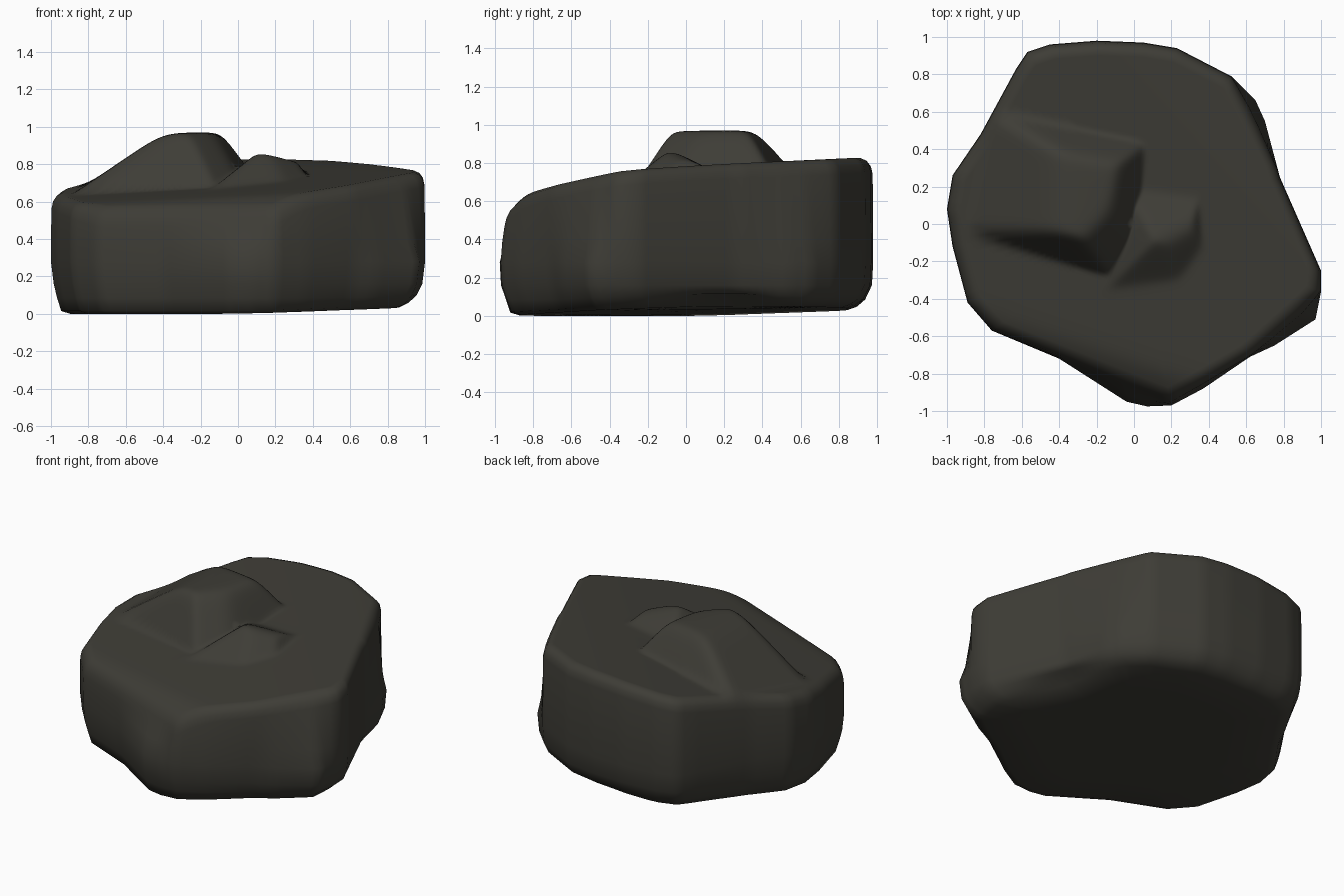
import bpy, bmesh, math
from mathutils import Vector

if "Cube" in bpy.data.objects:
    bpy.data.objects.remove(bpy.data.objects["Cube"])

# plan outline of the boulder, counter-clockwise from the right corner
OUTLINE = [(1, -.25), (1, -.36), (.97, -.51), (.75, -.65), (.62, -.71), (.37, -.88), (.2, -.97),
           (.07, -.975), (-.04, -.95), (-.4, -.72), (-.76, -.57), (-.89, -.42), (-.97, -.12),
           (-1, .08), (-.97, .26), (-.82, .48), (-.63, .83), (-.57, .92), (-.45, .96), (-.2, .98),
           (.05, .97), (.23, .94), (.52, .79), (.65, .66), (.70, .55), (.78, .25)]

# flat cuts (direction x, y, distance) that trim the upper wall
UPPER_CUTS = [(-.37, -.93, .81), (.5, -.87, .925), (.67, -.74, .94), (.9, .44, .82)]


def outline_points():
    pts = []
    for i, a in enumerate(OUTLINE):
        b = OUTLINE[(i + 1) % len(OUTLINE)]
        n = max(2, round((Vector(b) - Vector(a)).length * 22))
        pts += [Vector(a).lerp(Vector(b), k / n) for k in range(n)]
    return pts


def near(p, deg, width):
    """Soft 0..1 weight around a compass direction."""
    d = math.degrees(math.atan2(p.y, p.x)) - deg
    d = (d + 180) % 360 - 180
    return math.exp(-(d / width) ** 2)


def trim(p, amount):
    """Shrink a plan point towards the centre until it is inside the cuts."""
    s = 1
    for nx, ny, dist in UPPER_CUTS:
        d = p.x * nx + p.y * ny
        if d > dist:
            s = min(s, dist / d)
    return p * (1 - amount * (1 - s))


def smooth_min(vals, k):
    m = min(vals)
    return m - math.log(sum(math.exp(-k * (v - m)) for v in vals)) / k


def top_height(x, y):
    # tilted slab, falling away along the front left edge
    front = -.37 * x - .93 * y
    base = smooth_min([.72 + .088 * x + .126 * y, .82 + .02 * y - .03 * x,
                       .555 + .7 * (.80 - front)], 60)
    # large worn lump
    lump = smooth_min([.97, .975 - 1.55 * (x + .12) + .25 * (y - .1),
                       .97 + .68 * (x + .4),
                       .67 + 2 * (y + .26 + .33 * (x + .2)),
                       .96 - 1.25 * (.707 * (x - y) + .12),
                       .975 - 1.5 * (y - .36) - .25 * (x + .3)], 34)
    # small wedge beside it
    knob = smooth_min([.86 - .25 * (x - .14), .86 - .8 * (.1 - x), .86 + .8 * (y + .1),
                       .86 + .6 * (y + .12) - .6 * (x - .16),
                       .86 - .5 * (y + .06), .86 - 1.6 * (x - .29)], 80)
    return -smooth_min([-base, -lump, -knob], 120)


def bottom_height(p):
    return max(0, .02 + .02 * p.y + .022 * p.x) + .05 * near(p, 15, 22) * max(0, p.length - .6)


def build_boulder():
    bm = bmesh.new()
    pts = outline_points()
    rings = []

    def ring(fn):
        rings.append([bm.verts.new(fn(p)) for p in pts])

    # underside and lower bevel, cut in further at the right and back
    def inset(p):
        return .945 - .035 * max(near(p, 85, 40), near(p, -15, 40), near(p, 124, 20))

    for s in (.3, .65, .95):
        ring(lambda p: (p.x * s * inset(p), p.y * s * inset(p), bottom_height(p * s)))
    ring(lambda p: (p * inset(p)).to_3d()
         + Vector((0, 0, bottom_height(p) + .015 + .05 * near(p, 15, 25))))
    ring(lambda p: (p * (.955 + .35 * (inset(p) - .91))).to_3d()
         + Vector((0, 0, .085 + .03 * near(p, 15, 40))))
    ring(lambda p: (p.x * .985, p.y * .993, .16))

    # walls, trimmed more and more towards the top
    ring(lambda p: (p.x, p.y, .28))
    ring(lambda p: trim(p, .4).to_3d() + Vector((0, 0, .39)))

    # upper rounded edge
    def shoulder(s, drop):
        def fn(p):
            q = trim(p, min(1, 1 - 2.5 * drop)) * s
            return (q.x, q.y, top_height(q.x, q.y) - drop)
        ring(fn)
    shoulder(.997, .08)
    shoulder(.988, .04)
    shoulder(.97, .015)
    # top surface
    n = 46
    for i in range(n):
        shoulder(.94 * (1 - i / n), 0)

    for a, b in zip(rings, rings[1:]):
        for i in range(len(pts)):
            j = (i + 1) % len(pts)
            bm.faces.new((a[i], a[j], b[j], b[i]))
    bm.faces.new(rings[-1])
    bm.faces.new(rings[0])
    bmesh.ops.recalc_face_normals(bm, faces=bm.faces)

    # stand on the ground
    low = min(v.co.z for v in bm.verts)
    for v in bm.verts:
        v.co.z -= low
    for f in bm.faces:
        f.smooth = True
    mesh = bpy.data.meshes.new("boulder")
    bm.to_mesh(mesh)
    bm.free()
    obj = bpy.data.objects.new("boulder", mesh)
    bpy.context.collection.objects.link(obj)
    return obj


stone = bpy.data.materials.new("dark stone")
stone.diffuse_color = (.048, .046, .037, 1)
stone.use_nodes = True
stone.node_tree.nodes["Principled BSDF"].inputs["Base Color"].default_value = stone.diffuse_color
boulder = build_boulder()
boulder.data.materials.append(stone)
